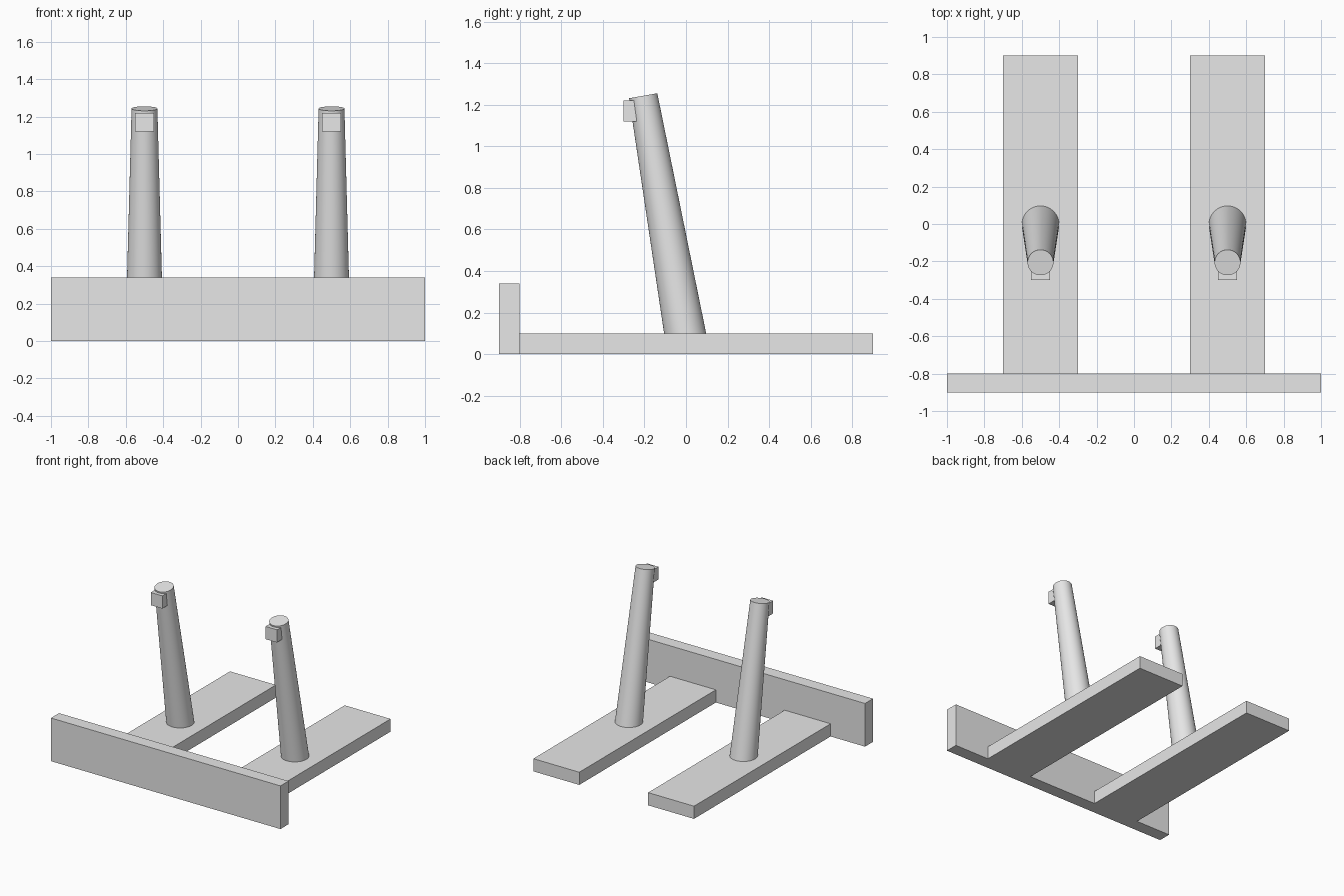
import bpy
import math
from mathutils import Vector

cube = bpy.data.objects.get("Cube")
if cube:
    bpy.data.objects.remove(cube, do_unlink=True)

# Single plain grey
grey = bpy.data.materials.new("light_grey")
grey.use_nodes = True
colour = (0.8, 0.8, 0.8, 1)
grey.diffuse_color = colour
grey.node_tree.nodes["Principled BSDF"].inputs["Base Color"].default_value = colour


def box(name, low, high):
    """Box between two opposite corners."""
    low, high = Vector(low), Vector(high)
    bpy.ops.mesh.primitive_cube_add(size=1, location=(low + high) / 2)
    ob = bpy.context.object
    ob.name = name
    ob.scale = high - low
    bpy.ops.object.transform_apply(location=False, rotation=False, scale=True)
    ob.data.materials.append(grey)
    return ob


def post(name, bottom, top, r_bottom, r_top):
    """Tapered round post whose end caps are square to its leaning axis."""
    bottom, top = Vector(bottom), Vector(top)
    axis = top - bottom
    bpy.ops.mesh.primitive_cone_add(
        vertices=64, radius1=r_bottom, radius2=r_top,
        depth=axis.length, location=(bottom + top) / 2)
    ob = bpy.context.object
    ob.name = name
    ob.rotation_euler = axis.to_track_quat('Z', 'Y').to_euler()
    ob.data.materials.append(grey)
    bpy.ops.object.shade_smooth_by_angle(angle=math.radians(30))
    return ob


# Upright board across the front
box("front_board", (-1, -0.9, 0), (1, -0.8, 0.34))

# Each side: base plank, leaning post and the small block near its top
for side, x in (("left", 0.5), ("right", -0.5)):
    box(side + "_plank", (x - 0.2, -0.8, 0), (x + 0.2, 0.9, 0.1))
    post(side + "_post", (x, 0.004, 0.05), (x, -0.206, 1.243), 0.101, 0.069)
    box(side + "_block", (x - 0.05, -0.3, 1.12), (x + 0.05, -0.2, 1.22))
